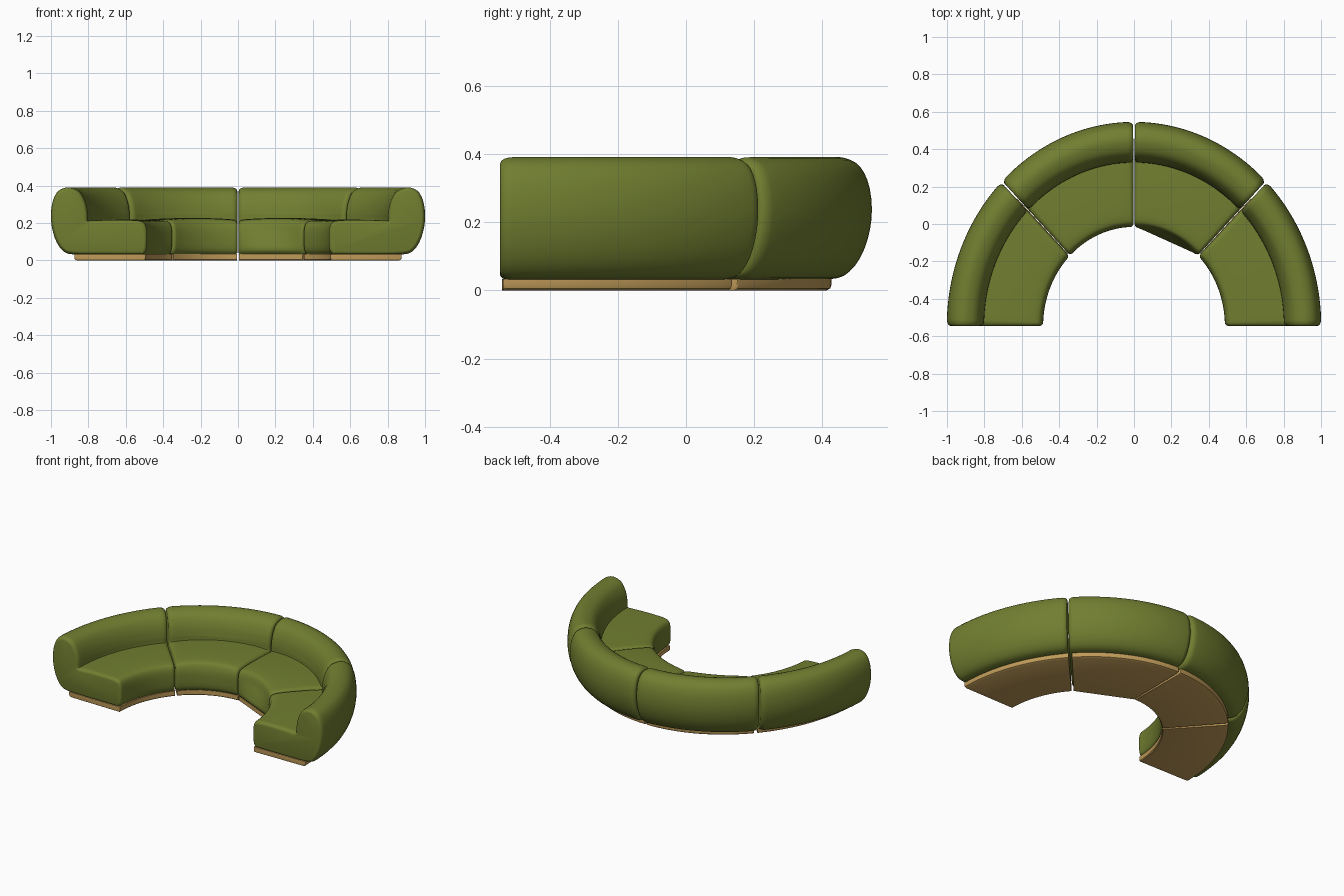
import bpy, bmesh, math
from mathutils import Vector

cube = bpy.data.objects.get("Cube")
if cube:
    bpy.data.objects.remove(cube, do_unlink=True)


def material(name, rgb):
    mat = bpy.data.materials.new(name)
    mat.use_nodes = True
    mat.diffuse_color = (*rgb, 1)
    bsdf = mat.node_tree.nodes["Principled BSDF"]
    bsdf.inputs["Base Color"].default_value = (*rgb, 1)
    bsdf.inputs["Roughness"].default_value = 0.8
    return mat


GREEN = material("olive fabric", (0.165, 0.21, 0.03))
WOOD = material("light wood", (0.53, 0.33, 0.10))
CENTRE_Y = -0.545

# Closed cross-sections as (radius, height), running out along the bottom first
BODY = [(0.525, 0.032), (0.7, 0.03), (0.88, 0.032), (0.94, 0.055), (0.98, 0.12),
        (1.0, 0.21), (0.995, 0.3), (0.97, 0.362), (0.93, 0.388), (0.89, 0.388),
        (0.845, 0.365), (0.815, 0.31), (0.803, 0.25), (0.802, 0.215), (0.79, 0.212),
        (0.7, 0.215), (0.6, 0.215), (0.53, 0.211), (0.5, 0.198), (0.488, 0.165),
        (0.486, 0.11), (0.49, 0.06), (0.503, 0.038)]
BASE = [(0.5, 0), (0.862, 0), (0.872, 0.006), (0.875, 0.015), (0.875, 0.034), (0.495, 0.034), (0.495, 0.005)]


def smooth_loop(points, steps):
    """Catmull-Rom curve through a closed loop."""
    p = [Vector(q) for q in points]
    out = []
    for i in range(len(p)):
        a, b, c, d = (p[(i + k) % len(p)] for k in (-1, 0, 1, 2))
        for s in range(steps):
            t = s / steps
            out.append(0.5 * (2 * b + (c - a) * t + (2 * a - 5 * b + 4 * c - d) * t ** 2
                              + (3 * b - a - 3 * c + d) * t ** 3))
    return out


def clamp(v):
    return max(0.0, min(1.0, v))


def sweep(name, profile, start, end, side, mat, stretch, rounding, crown, straight):
    """Sweep a section along an elliptic arc, with rounded ends."""
    count = len(profile)
    normals = []
    for i in range(count):
        tan = (profile[(i + 1) % count] - profile[i - 1]).normalized()
        normals.append(Vector((tan.y, -tan.x)))
    span = end - start
    # Stations crowd together near both ends for the rounding
    edge = rounding / 0.75 / span
    near = [edge * f for f in (0, 0.06, 0.2, 0.45, 0.75)]
    stations = near + [edge + (1 - 2 * edge) * i / 20 for i in range(21)] + [1 - u for u in reversed(near)]

    def place(r, ang):
        return Vector((side * r * math.cos(ang), CENTRE_Y + r * stretch * math.sin(ang)))

    bm = bmesh.new()
    rings = []
    for u in stations:
        ang = start + span * u
        k = clamp(1 - min(u, 1 - u) / edge)
        inset = rounding * 0.75 * (1 - math.sqrt(1 - k * k))
        ring = []
        for p, n in zip(profile, normals):
            r, z = p - n * inset
            if 0.49 < p.x < 0.805 and 0.19 < p.y < 0.25:
                z += crown * math.sin(math.pi * u) ** 0.6
            xy = place(r, ang)
            if straight:
                w = clamp((0.56 - r) / 0.06) * clamp((0.16 - z) / 0.1)
                xy = xy.lerp(place(r, start).lerp(place(r, end), u), w)
            ring.append(bm.verts.new((xy.x, xy.y, z)))
        rings.append(ring)
    for a, b in zip(rings, rings[1:]):
        for i in range(count):
            j = (i + 1) % count
            bm.faces.new((a[i], a[j], b[j], b[i]))
    bm.faces.new(rings[0])
    bm.faces.new(rings[-1])
    bmesh.ops.recalc_face_normals(bm, faces=bm.faces)
    mesh = bpy.data.meshes.new(name)
    bm.to_mesh(mesh)
    bm.free()
    mesh.materials.append(mat)
    obj = bpy.data.objects.new(name, mesh)
    bpy.context.collection.objects.link(obj)
    bpy.ops.object.select_all(action="DESELECT")
    obj.select_set(True)
    bpy.context.view_layer.objects.active = obj
    bpy.ops.object.shade_smooth_by_angle(angle=math.radians(40))


# Four curved sofa sections, each a cushion body on a thin plinth
body_profile = smooth_loop(BODY, 3)
base_profile = [Vector(p) for p in BASE]
gap = math.radians(0.25)
quarter = math.pi / 2
for side, label in ((1, "left"), (-1, "right")):
    for part, start, end in (("end", 0, quarter / 2 - gap), ("middle", quarter / 2 + gap, quarter - gap)):
        straight = side == 1 and part == "middle"
        sweep(f"{label}_{part}_cushion", body_profile, start, end, side, GREEN, 1.09, 0.026,
              0.012 if part == "middle" else 0.003, straight)
        sweep(f"{label}_{part}_plinth", base_profile, start + gap * 2, end - gap, side, WOOD, 1.11, 0.004,
              0, straight)
